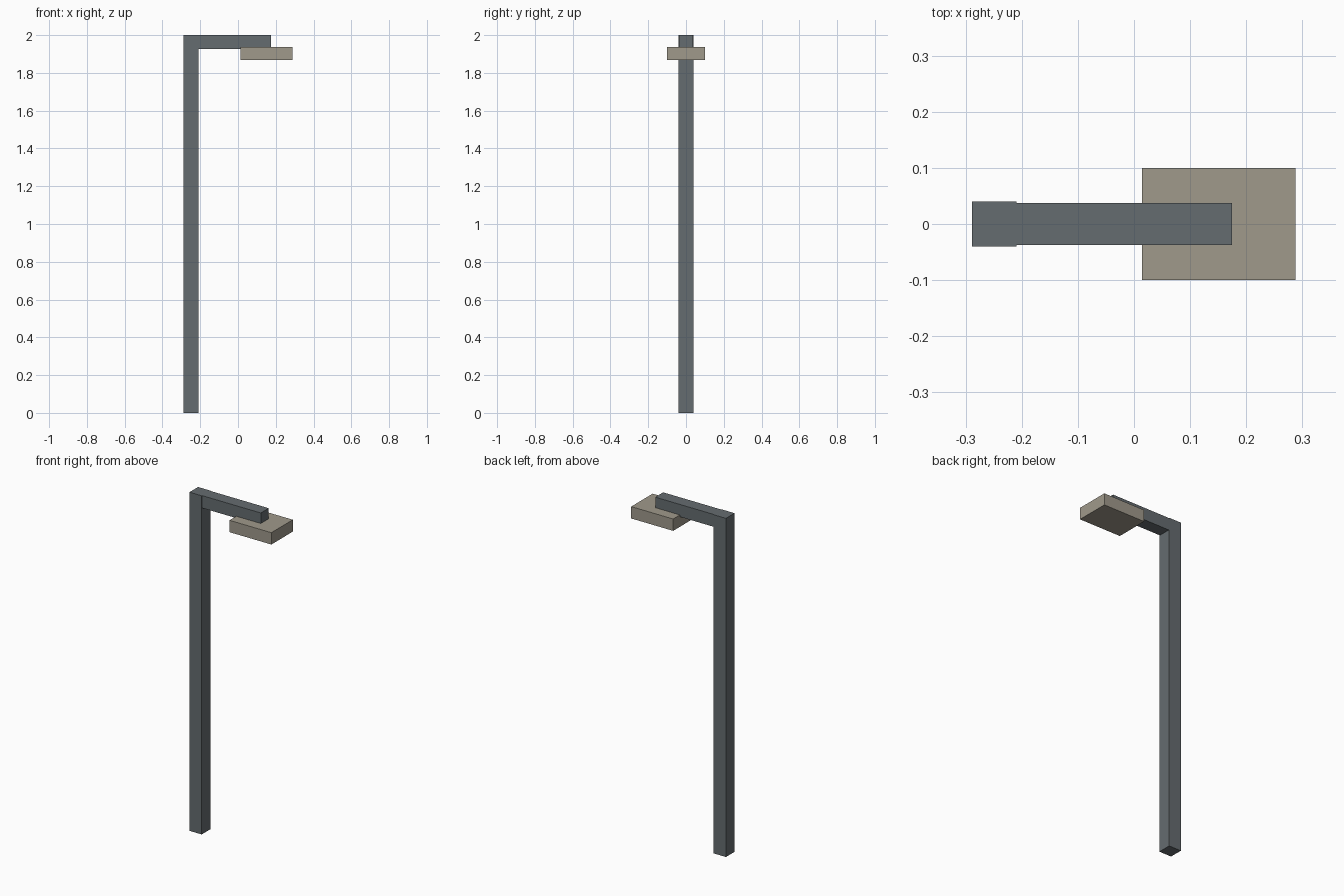
import bpy

if "Cube" in bpy.data.objects:
    bpy.data.objects.remove(bpy.data.objects["Cube"])


def material(name, color):
    mat = bpy.data.materials.new(name)
    mat.diffuse_color = (*color, 1.0)
    mat.use_nodes = True
    mat.node_tree.nodes["Principled BSDF"].inputs["Base Color"].default_value = mat.diffuse_color
    return mat


def box(name, x, y, z, mat):
    """Box from (min, max) ranges on each axis."""
    bpy.ops.mesh.primitive_cube_add(size=1)
    obj = bpy.context.object
    obj.name = name
    for v in obj.data.vertices:
        v.co = [r[0] if c < 0 else r[1] for c, r in zip(v.co, (x, y, z))]
    obj.data.materials.append(mat)
    return obj


metal = material("dark_metal", (0.13, 0.15, 0.16))
housing = material("warm_grey_housing", (0.35, 0.32, 0.26))

# Upright post
box("post", (-0.289, -0.209), (-0.04, 0.04), (0, 2), metal)
# Slightly narrower arm, flush with the top of the post
box("arm", (-0.209, 0.175), (-0.037, 0.037), (1.927, 2), metal)
# Lamp head hung under the end of the arm
box("lamp_head", (0.014, 0.288), (-0.1, 0.1), (1.868, 1.938), housing)
